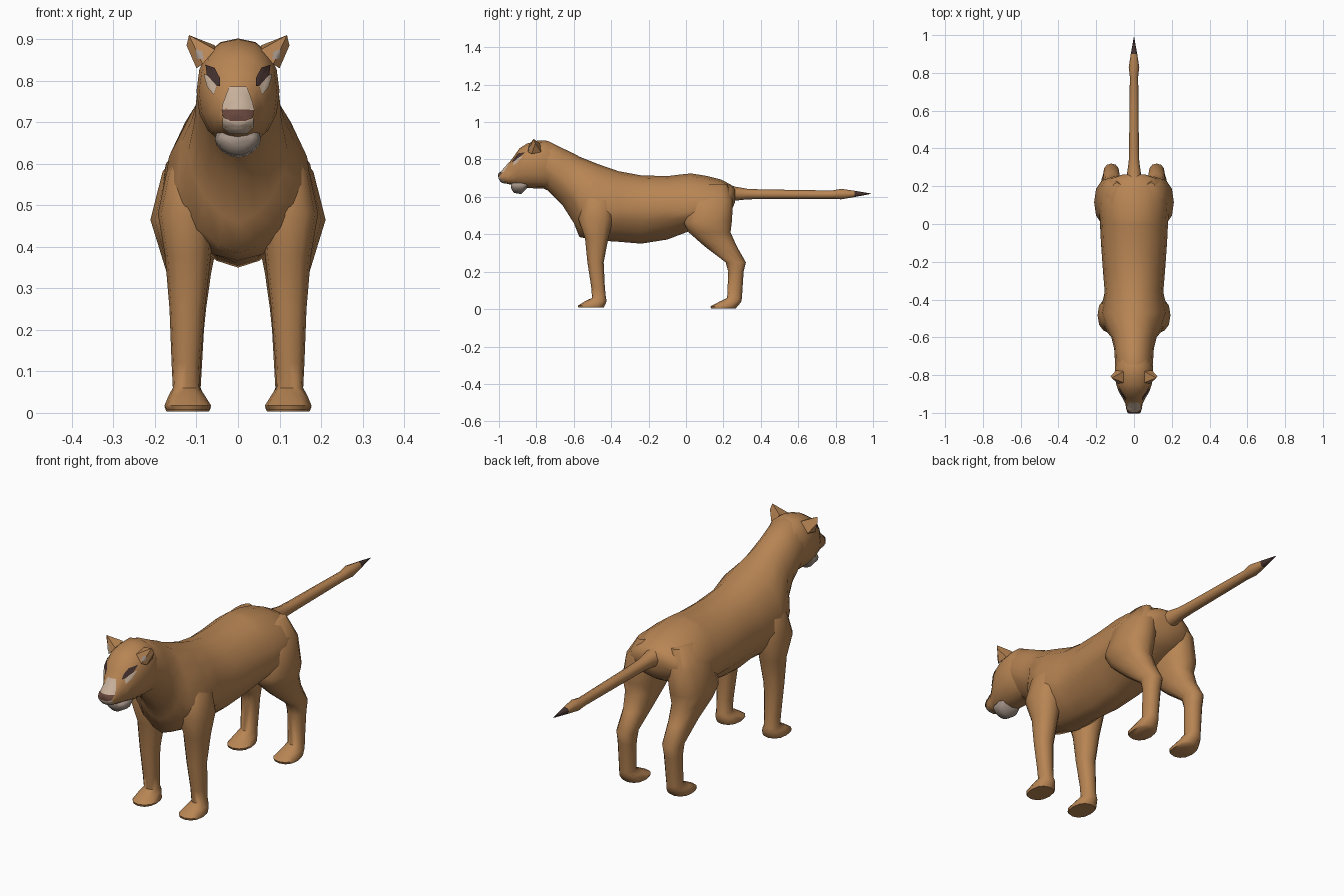
import bpy, bmesh, math
from mathutils import Vector
from mathutils.bvhtree import BVHTree

if "Cube" in bpy.data.objects:
    bpy.data.objects.remove(bpy.data.objects["Cube"])


def material(name, rgb):
    m = bpy.data.materials.new(name)
    m.diffuse_color = (*rgb, 1)
    m.use_nodes = True
    m.node_tree.nodes["Principled BSDF"].inputs["Base Color"].default_value = m.diffuse_color
    return m


TAN = material("tan fur", (0.48, 0.235, 0.088))
CREAM = material("cream fur", (0.58, 0.44, 0.33))
GREY = material("chin grey", (0.38, 0.30, 0.25))
NOSE = material("nose brown", (0.13, 0.06, 0.045))
DARK = material("dark brown", (0.06, 0.032, 0.028))


def finish(name, bm, mats, angle=60):
    me = bpy.data.meshes.new(name)
    bmesh.ops.recalc_face_normals(bm, faces=bm.faces)
    bm.to_mesh(me)
    bm.free()
    ob = bpy.data.objects.new(name, me)
    bpy.context.collection.objects.link(ob)
    for m in mats:
        me.materials.append(m)
    bpy.ops.object.select_all(action='DESELECT')
    ob.select_set(True)
    bpy.context.view_layer.objects.active = ob
    bpy.ops.object.shade_smooth_by_angle(angle=math.radians(angle))
    return ob


def loft(rings):
    """Skin a list of equal-length point rings and close both ends."""
    bm = bmesh.new()
    vs = [[bm.verts.new(p) for p in r] for r in rings]
    n = len(vs[0])
    for a, b in zip(vs, vs[1:]):
        for i in range(n):
            j = (i + 1) % n
            bm.faces.new((a[i], a[j], b[j], b[i]))
    bm.faces.new(vs[0])
    bm.faces.new(vs[-1])
    return bm


def spow(v, p):
    return math.copysign(abs(v) ** (2 / p), v)


def section(y, top, bot, w, mid, pt=2.0, pb=2.0, n=16):
    """Upright cross-section at y, with separate upper and lower curves."""
    pts = []
    for i in range(n):
        t = 2 * math.pi * i / n
        c, s = math.cos(t), math.sin(t)
        p, h = (pt, top - mid) if s >= 0 else (pb, mid - bot)
        pts.append((w * spow(c, p), y, mid + h * spow(s, p)))
    return pts


def slab(z, x0, x1, y0, y1, side, n=12):
    """Level cross-section of a leg."""
    return [(side * ((x0 + x1) / 2 + (x1 - x0) / 2 * spow(math.cos(t), 2.3)),
             (y0 + y1) / 2 + (y1 - y0) / 2 * spow(math.sin(t), 2.3), z)
            for t in (2 * math.pi * i / n for i in range(n))]


# Torso and neck: y, top, bottom, half width, height of widest point
torso = [(-.80, .885, .66, .085, .77), (-.74, .90, .635, .10, .76),
         (-.66, .86, .555, .105, .70), (-.60, .832, .46, .12, .63),
         (-.57, .815, .385, .145, .56), (-.47, .775, .367, .18, .52),
         (-.36, .737, .36, .155, .53), (-.24, .715, .35, .165, .53),
         (-.10, .711, .372, .175, .53), (.0, .723, .41, .18, .52),
         (.03, .725, .42, .182, .52), (.11, .712, .45, .188, .53),
         (.19, .692, .49, .17, .55), (.24, .665, .52, .125, .59),
         (.262, .645, .57, .06, .61)]
finish("torso", loft([section(*s, 2.0, 1.65) for s in torso]), [TAN])

# Head with tapering muzzle
head = [(-1.0, .722, .697, .028, .71), (-.985, .737, .678, .04, .708),
        (-.95, .777, .668, .046, .71), (-.92, .817, .662, .062, .73),
        (-.89, .86, .652, .08, .765), (-.85, .885, .648, .094, .775),
        (-.80, .90, .645, .10, .775), (-.75, .902, .645, .10, .775),
        (-.70, .875, .64, .085, .76)]
head_ob = finish("head", loft([section(*s, 2.2, 2.2) for s in head]), [TAN])

# Chin
chin = [(-.935, .672, .645, .035, .66), (-.92, .685, .621, .05, .66),
        (-.88, .695, .615, .056, .66), (-.85, .69, .645, .05, .67)]
finish("chin", loft([section(*s, 2, 1.8) for s in chin]), [GREY])

# Tail with a dark pointed tuft: y, height, radius
tail = [(.22, .62, .05), (.265, .617, .037), (.33, .615, .028), (.40, .614, .026),
        (.60, .613, .024), (.78, .612, .022), (.83, .615, .028),
        (.90, .616, .017), (.99, .617, .001)]
bm = loft([section(y, z + r, z - r, r, z, n=8) for y, z, r in tail])
bm.faces.ensure_lookup_table()
for f in bm.faces:
    f.material_index = int(f.calc_center_median().y > .90)
finish("tail", bm, [TAN, DARK])

# Legs: height, inner x, outer x, front y, back y
front_leg = [(.67, .07, .12, -.52, -.44), (.58, .05, .172, -.555, -.395),
             (.48, .055, .193, -.575, -.39), (.38, .065, .176, -.54, -.415),
             (.25, .08, .165, -.527, -.44), (.12, .09, .16, -.507, -.434),
             (.06, .092, .157, -.502, -.428), (.042, .08, .167, -.54, -.424),
             (.018, .065, .177, -.578, -.435), (.008, .07, .172, -.575, -.44)]
hind_leg = [(.67, .06, .12, .08, .22), (.58, .03, .182, .01, .252),
            (.465, .035, .211, -.015, .245), (.41, .05, .194, .015, .238),
            (.335, .065, .171, .10, .272), (.25, .077, .163, .212, .32),
            (.20, .082, .16, .226, .308), (.06, .09, .157, .22, .299),
            (.038, .08, .167, .175, .295), (.014, .065, .177, .13, .275),
            (.003, .07, .172, .135, .265)]
for side, word in ((1, "right"), (-1, "left")):
    finish("front_leg_" + word, loft([slab(*r, side) for r in front_leg]), [TAN])
    finish("hind_leg_" + word, loft([slab(*r, side) for r in hind_leg]), [TAN])

# Ears
ears = []
for side, word in ((1, "right"), (-1, "left")):
    bm = bmesh.new()
    for x, y, z in ((.055, -.84, .875), (.085, -.845, .84), (.1, -.825, .83),
                    (.118, -.815, .91), (.124, -.805, .885),
                    (.055, -.78, .885), (.095, -.775, .84)):
        bm.verts.new((side * x, y, z))
    bmesh.ops.convex_hull(bm, input=bm.verts)
    ears.append(finish("ear_" + word, bm, [TAN], 40))


def patch(name, target, outline, mat, lift=.003, steps=4):
    """Thin marking laid on the front of a part from an (x, z) outline."""
    tree = BVHTree.FromObject(target, bpy.context.evaluated_depsgraph_get())
    pts = []
    for a, b in zip(outline, outline[1:] + outline[:1]):
        pts += [Vector(a).lerp(Vector(b), k / steps) for k in range(steps)]
    mid = sum(pts, Vector((0, 0))) / len(pts)
    bm = bmesh.new()

    def vert(p):
        hit = tree.ray_cast(Vector((p.x, -2, p.y)), Vector((0, 1, 0)))
        if hit[0] is None:
            hit = tree.find_nearest(Vector((p.x, -1, p.y)))
        return bm.verts.new(hit[0] + hit[1] * lift)

    centre = vert(mid)
    rings = [[vert(mid.lerp(p, k / 3)) for p in pts] for k in (1, 2, 3)]
    n = len(pts)
    for i in range(n):
        j = (i + 1) % n
        bm.faces.new((centre, rings[0][i], rings[0][j]))
        for a, b in zip(rings, rings[1:]):
            bm.faces.new((a[i], b[i], b[j], a[j]))
    ob = finish(name, bm, [mat])
    # Face the marking forwards
    if sum(f.normal.y * f.area for f in ob.data.polygons) > 0:
        ob.data.flip_normals()


# Face markings
patch("muzzle_bridge", head_ob, [(-.02, .785), (.02, .785), (.034, .745),
                                 (.037, .728), (-.037, .728), (-.034, .745)], CREAM)
patch("nose", head_ob, [(-.037, .728), (.037, .728), (.033, .712),
                        (.018, .703), (-.018, .703), (-.033, .712)], NOSE, .004)
patch("upper_lip", head_ob, [(-.035, .71), (.035, .71), (.036, .69),
                             (.02, .675), (-.02, .675), (-.036, .69)], CREAM)
for side, word in ((1, "right"), (-1, "left")):
    def mirror(pts):
        return [(side * x, z) for x, z in pts]
    patch("eye_" + word, head_ob, mirror([(.042, .805), (.055, .83), (.075, .837),
                                          (.072, .812), (.05, .788), (.041, .785)]), DARK, .004)
    patch("cheek_mark_" + word, head_ob, mirror([(.048, .79), (.07, .812), (.08, .815),
                                                 (.072, .785), (.056, .766)]), CREAM)
    patch("inner_ear_" + word, ears[0 if side > 0 else 1],
          mirror([(.082, .85), (.085, .87), (.1, .875), (.1, .855)]), GREY, .002)
